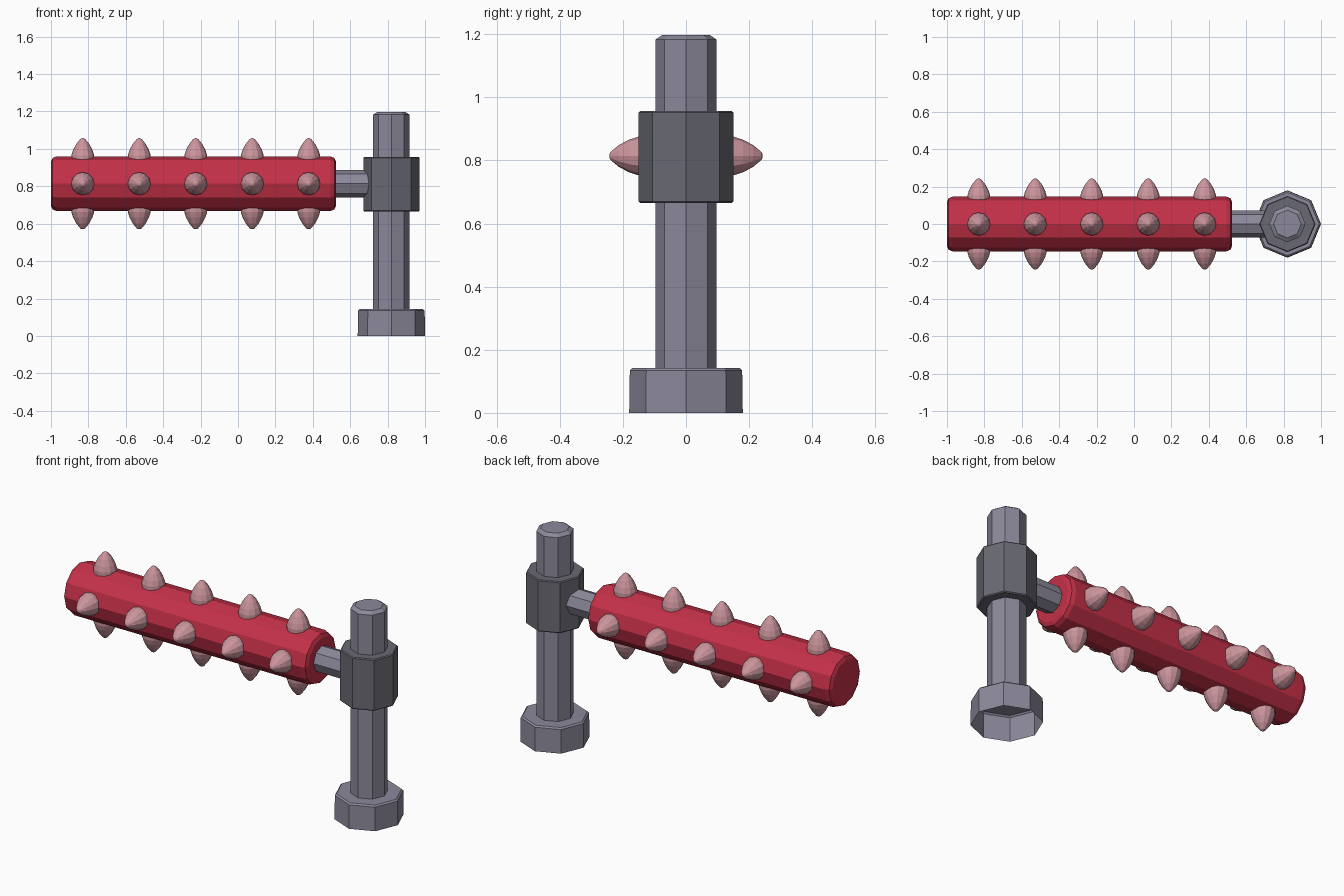
import bpy
import bmesh
import math
from mathutils import Matrix, Vector

if "Cube" in bpy.data.objects:
    bpy.data.objects.remove(bpy.data.objects["Cube"], do_unlink=True)

POST_X = 0.82
ARM_Z = 0.814


def material(name, rgb):
    mat = bpy.data.materials.new(name)
    mat.use_nodes = True
    color = (*rgb, 1.0)
    mat.diffuse_color = color
    mat.node_tree.nodes["Principled BSDF"].inputs["Base Color"].default_value = color
    return mat


steel = material("light steel", (0.26, 0.25, 0.325))
iron = material("dark iron", (0.14, 0.14, 0.17))
red = material("red", (0.56, 0.03, 0.065))
pink = material("dusty pink", (0.60, 0.30, 0.335))


def lathe(name, profile, sides, mat, cap_start=True):
    """Faceted solid of revolution about local z, from (radius, height) points."""
    bm = bmesh.new()
    rings = []
    for radius, height in profile:
        angles = [2 * math.pi * i / sides for i in range(sides)]
        rings.append([bm.verts.new((radius * math.cos(a), radius * math.sin(a), height))
                      for a in angles])
    for low, high in zip(rings, rings[1:]):
        for i in range(sides):
            j = (i + 1) % sides
            bm.faces.new((low[i], low[j], high[j], high[i]))
    bm.faces.new(rings[-1])
    if cap_start:
        bm.faces.new(rings[0][::-1])
    mesh = bpy.data.meshes.new(name)
    bm.to_mesh(mesh)
    bm.free()
    mesh.materials.append(mat)
    return mesh


def place(name, mesh, location, axis=(0, 0, 1)):
    obj = bpy.data.objects.new(name, mesh)
    turn = Vector((0, 0, 1)).rotation_difference(Vector(axis)).to_matrix().to_4x4()
    obj.matrix_world = Matrix.Translation(location) @ turn
    bpy.context.collection.objects.link(obj)
    return obj


# Foot: an octagonal cup, open underneath
foot = lathe("foot", [(0.18, 0), (0.178, 0.135), (0.169, 0.143)], 8, steel, cap_start=False)
place("foot", foot, (POST_X, 0, 0))

# Upright post with a chamfered top
post = lathe("post", [(0.097, 0.14), (0.097, 1.183), (0.074, 1.198)], 8, steel)
place("post", post, (POST_X, 0, 0))

# Collar turning on the post
collar = lathe("collar", [(0.145, 0.665), (0.15, 0.67), (0.15, 0.952), (0.145, 0.957)], 8, iron)
place("collar", collar, (POST_X, 0, 0))

# Rod joining the collar and the roller
rod = lathe("rod", [(0.073, 0), (0.073, 0.28)], 8, steel)
place("rod", rod, (0.48, 0, ARM_Z), (1, 0, 0))

# Roller with rounded ends
length = 1.524
half_end = [(0.118, 0), (0.138, 0.009), (0.146, 0.03)]
profile = half_end + [(r, length - h) for r, h in reversed(half_end)]
roller = lathe("roller", profile, 12, red)
place("roller", roller, (-1, 0, ARM_Z), (1, 0, 0))

# Spikes: four rows of five around the roller
spike = lathe("spike", [(0.062, 0.12), (0.061, 0.152), (0.052, 0.18), (0.035, 0.212),
                        (0.014, 0.238), (0.005, 0.243)], 12, pink)
rows = {"front": (0, -1, 0), "back": (0, 1, 0), "top": (0, 0, 1), "bottom": (0, 0, -1)}
for side, direction in rows.items():
    for i in range(5):
        place(f"{side}_spike_{i + 1}", spike, (-0.83 + 0.302 * i, 0, ARM_Z), direction)
